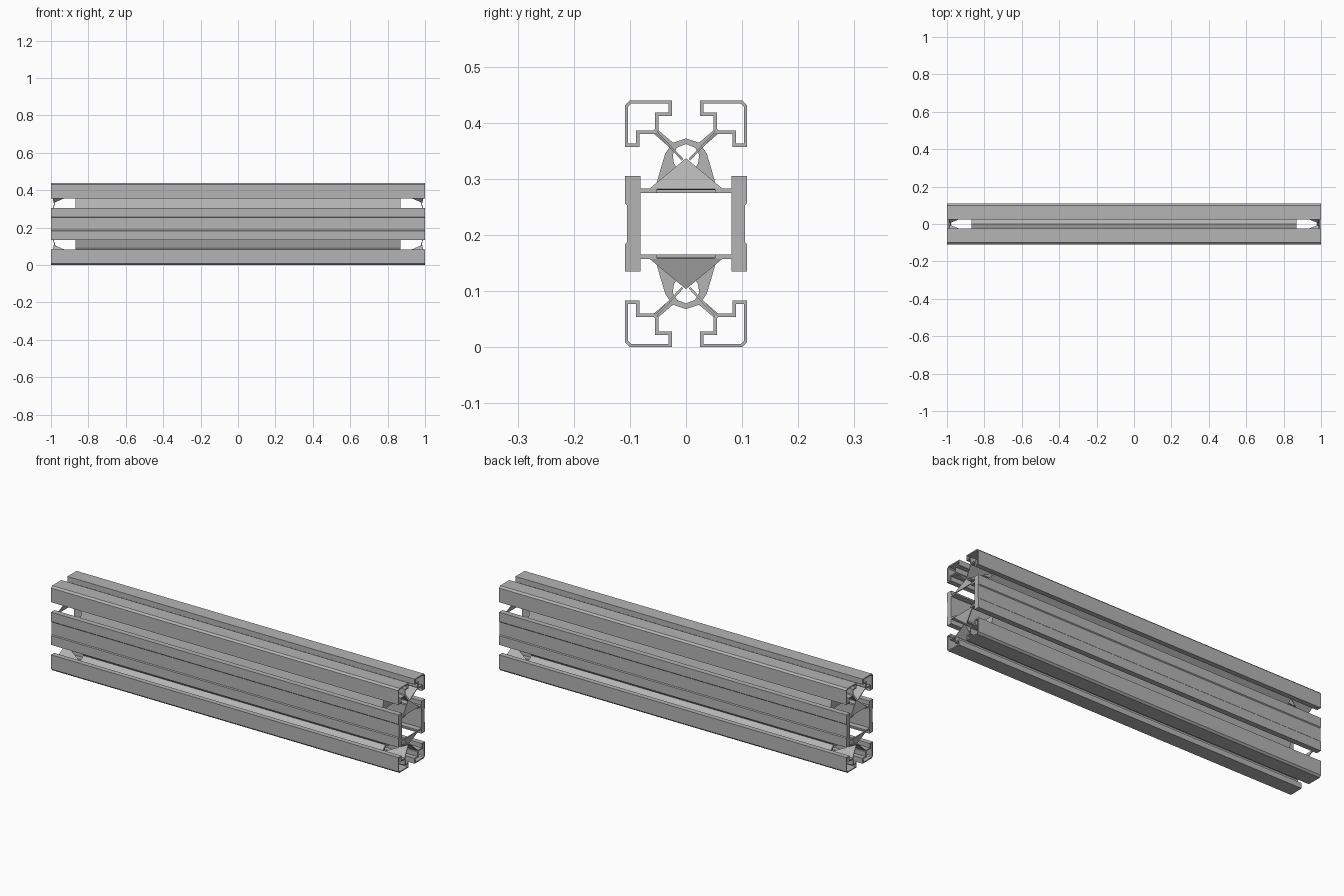
import bpy, bmesh
from mathutils import Vector

cube = bpy.data.objects.get("Cube")
if cube:
    bpy.data.objects.remove(cube, do_unlink=True)

MID = 0.22      # height of the rail's centre line
CORE = 0.87     # half length of the inner core
END = 1.0       # half length of the rail

metal = bpy.data.materials.new("grey aluminium")
metal.use_nodes = True
GREY = (0.46, 0.46, 0.46, 1)
metal.diffuse_color = GREY
metal.node_tree.nodes["Principled BSDF"].inputs["Base Color"].default_value = GREY


def finish(name, bm, axes):
    """Turn a bmesh into an object mirrored about the rail's centre."""
    bmesh.ops.recalc_face_normals(bm, faces=bm.faces)
    mesh = bpy.data.meshes.new(name)
    bm.to_mesh(mesh)
    bm.free()
    mesh.materials.append(metal)
    obj = bpy.data.objects.new(name, mesh)
    obj.location.z = MID
    bpy.context.collection.objects.link(obj)
    mirror = obj.modifiers.new("mirror", 'MIRROR')
    mirror.use_axis = ["X" in axes, "Y" in axes, "Z" in axes]
    mirror.merge_threshold = 0.0001
    return obj


def ring(bm, pts, x):
    return [bm.verts.new((x, y, z - MID)) for y, z in pts]


def bridge(bm, a, b):
    for i in range(len(a)):
        j = (i + 1) % len(a)
        bm.faces.new((a[i], a[j], b[j], b[i]))


def extrusion(name, outline, axes, half=END, hole=None):
    """Run a (y, z) section along x, with an optional matching hole."""
    bm = bmesh.new()
    a, b = ring(bm, outline, -half), ring(bm, outline, half)
    bridge(bm, a, b)
    if hole:
        c, d = ring(bm, hole, -half), ring(bm, hole, half)
        bridge(bm, c, d)
        bridge(bm, a, c)
        bridge(bm, b, d)
    else:
        bm.faces.new(a)
        bm.faces.new(b)
    return finish(name, bm, axes)


def inset(pts, t):
    """Mitred inward offset of a clockwise outline."""
    out = []
    for i, p in enumerate(pts):
        p = Vector(p)
        e = (p - Vector(pts[i - 1])).normalized()
        f = (Vector(pts[(i + 1) % len(pts)]) - p).normalized()
        n, m = Vector((e.y, -e.x)), Vector((f.y, -f.x))
        out.append(p + (n + m) * t / (1 + n.dot(m)))
    return out


def box(y0, y1, z0, z1):
    return [(y0, z0), (y0, z1), (y1, z1), (y1, z0)]


# Hollow corner rails with hooked lips
corner = [(.025, .44), (.1, .44), (.109, .431), (.109, .357), (.083, .357),
          (.083, .38), (.055, .38), (.049, .387), (.049, .412), (.025, .412)]
extrusion("corner_rails", corner, "YZ", hole=inset(corner, .006))

# Grooved side walls of the middle box
half_wall = [(.081, .305), (.109, .305), (.109, .257), (.105, .253)]
wall = half_wall + [(y, 2 * MID - z) for y, z in reversed(half_wall)]
extrusion("side_walls", wall, "Y")

# Box floors: ledges run to the ends, middle stops at the core
extrusion("channel_ledges", box(.052, .083, .275, .283), "YZ")
extrusion("box_floors", box(-.052, .052, .275, .283), "Z", CORE)

# Bored hubs above and below the box
side = [(.055, .283), (.046, .315), (.037, .345), (.024, .364)]
hub = side + [(0, .372)] + [(-y, z) for y, z in reversed(side)] + [(0, .283)]
centre = Vector((0, .338))
bore = [centre + (Vector(p) - centre).normalized() * .024 for p in hub]
extrusion("bored_hubs", hub, "Z", CORE, bore)

# Diagonal webs joining the hubs to the corner rails
web = [(.058, .381), (.051, .388), (.018, .36), (.025, .352)]
extrusion("diagonal_webs", web, "YZ", CORE)


def fin(name, pts, axes):
    """Thin triangular plate at the rail's ends."""
    bm = bmesh.new()
    bm.faces.new([bm.verts.new((x, y, z - MID)) for x, y, z in pts])
    obj = finish(name, bm, axes)
    solid = obj.modifiers.new("thickness", 'SOLIDIFY')
    solid.thickness = .004
    solid.offset = 0


# Sharp fins left at the open ends
fin("corner_fins", [(CORE, .053, .383), (.998, .053, .383), (.985, .006, .334)], "XYZ")
fin("end_gussets", [(.996, .066, .281), (.996, -.066, .281), (.978, 0, .336)], "XZ")
